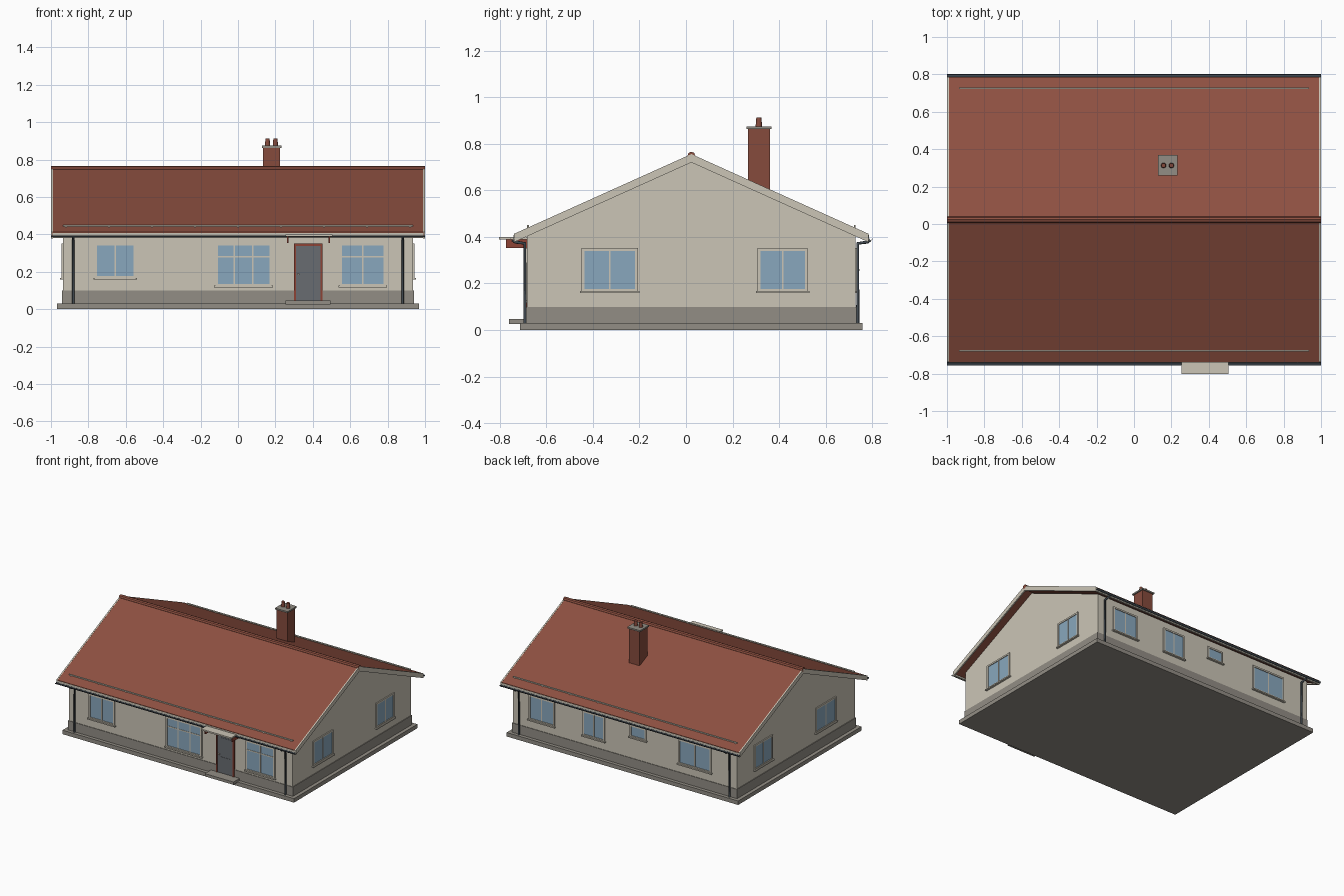
import bpy, bmesh, math
from mathutils import Vector, Matrix

cube = bpy.data.objects.get("Cube")
if cube:
    bpy.data.objects.remove(cube, do_unlink=True)


def material(name, *rgb):
    m = bpy.data.materials.new(name)
    m.use_nodes = True
    m.diffuse_color = (*rgb, 1)
    m.node_tree.nodes["Principled BSDF"].inputs["Base Color"].default_value = (*rgb, 1)
    return m


CREAM = material("cream render", 0.60, 0.56, 0.47)
STONE = material("grey stone", 0.29, 0.27, 0.235)
TILE = material("red roof tile", 0.27, 0.08, 0.052)
BRICK = material("chimney brick", 0.24, 0.07, 0.046)
GLASS = material("blue glass", 0.25, 0.39, 0.51)
SLATE = material("door grey", 0.14, 0.15, 0.165)
GUTTER = material("gutter grey", 0.055, 0.07, 0.085)
FRAME = material("door frame red", 0.27, 0.055, 0.035)

YC = 0.023            # ridge line
HALF_W, HALF_D = 0.935, 0.706
EAVE = 0.762          # half span of roof
RIDGE, SLOPE = 0.755, 0.45
FRONT, BACK = YC - HALF_D, YC + HALF_D


def finish(name, bm, *mats):
    bmesh.ops.recalc_face_normals(bm, faces=bm.faces)
    mesh = bpy.data.meshes.new(name)
    bm.to_mesh(mesh)
    bm.free()
    for m in mats:
        mesh.materials.append(m)
    ob = bpy.data.objects.new(name, mesh)
    bpy.context.collection.objects.link(ob)
    return ob


def add_box(bm, a, b, index=0):
    a, b = Vector(a), Vector(b)
    size = Vector([abs(v) for v in b - a])
    made = bmesh.ops.create_cube(bm, size=1, matrix=Matrix.Translation((a + b) / 2) @ Matrix.Diagonal((*size, 1)))
    for f in {f for v in made["verts"] for f in v.link_faces}:
        f.material_index = index


def box(name, a, b, mat):
    bm = bmesh.new()
    add_box(bm, a, b)
    return finish(name, bm, mat)


def prism(name, profile, x0, x1, mat):
    """Extrude a (y, z) outline along x."""
    bm = bmesh.new()
    face = bm.faces.new([bm.verts.new((x0, y, z)) for y, z in profile])
    out = bmesh.ops.extrude_face_region(bm, geom=[face])
    moved = [v for v in out["geom"] if isinstance(v, bmesh.types.BMVert)]
    bmesh.ops.translate(bm, verts=moved, vec=(x1 - x0, 0, 0))
    return finish(name, bm, mat)


def cone(name, at, r1, r2, height, mat):
    bm = bmesh.new()
    bmesh.ops.create_cone(bm, cap_ends=True, segments=16, radius1=r1, radius2=r2, depth=height,
                          matrix=Matrix.Translation(Vector(at) + Vector((0, 0, height / 2))))
    return finish(name, bm, mat)


def pipe(name, points, radius, mat):
    curve = bpy.data.curves.new(name, "CURVE")
    curve.dimensions = "3D"
    curve.bevel_depth, curve.bevel_resolution = radius, 2
    curve.use_fill_caps = True
    spline = curve.splines.new("POLY")
    spline.points.add(len(points) - 1)
    for p, co in zip(spline.points, points):
        p.co = (*co, 1)
    curve.materials.append(mat)
    ob = bpy.data.objects.new(name, curve)
    bpy.context.collection.objects.link(ob)


def on_wall(side, u, d, z):
    """Point at u along a wall, d outward from it."""
    return {"front": (u, FRONT - d, z), "back": (u, BACK + d, z),
            "left": (HALF_W + d, u, z), "right": (-HALF_W - d, u, z)}[side]


def window(name, side, u0, u1, z0, z1, columns=2, transom=None):
    bm = bmesh.new()

    def part(ua, ub, da, db, za, zb, index=0):
        add_box(bm, on_wall(side, ua, da, za), on_wall(side, ub, db, zb), index)

    w = 0.012
    part(u0 + w, u1 - w, -0.004, 0.003, z0 + w, z1 - w, 1)
    part(u0, u0 + w, -0.004, 0.008, z0, z1)
    part(u1 - w, u1, -0.004, 0.008, z0, z1)
    part(u0 + w, u1 - w, -0.004, 0.008, z1 - w, z1)
    part(u0 + w, u1 - w, -0.004, 0.008, z0, z0 + w)
    for i in range(1, columns):
        u = u0 + (u1 - u0) * i / columns
        part(u - 0.004, u + 0.004, -0.004, 0.006, z0 + w, z1 - w)
    if transom:
        part(u0 + w, u1 - w, -0.004, 0.0055, transom - 0.004, transom + 0.004)
    part(u0 - 0.007, u1 + 0.007, -0.004, 0.016, z0 - 0.006, z0 + 0.003)
    finish(name, bm, CREAM, GLASS)


# Base, plinth and gabled walls
box("foundation_slab", (-0.967, YC - 0.736, 0), (0.967, YC + 0.736, 0.03), STONE)
box("plinth", (-0.94, FRONT - 0.004, 0.03), (0.94, BACK + 0.004, 0.1), STONE)
wall_top = RIDGE - 0.033
prism("walls", [(FRONT, 0.03), (BACK, 0.03), (BACK, wall_top - HALF_D * SLOPE),
                (YC, wall_top), (FRONT, wall_top - HALF_D * SLOPE)], -HALF_W, HALF_W, CREAM)


# Roof slopes and gable boards share one chevron section
def chevron(top, thickness, half):
    low = top - half * SLOPE
    return [(YC - half, low), (YC, top), (YC + half, low),
            (YC + half, low - thickness), (YC, top - thickness), (YC - half, low - thickness)]


prism("roof", chevron(RIDGE, 0.026, EAVE), -0.992, 0.992, TILE)
for s, label in ((1, "left"), (-1, "right")):
    prism(f"{label}_bargeboard", chevron(RIDGE + 0.001, 0.036, EAVE), s * 0.99, s, CREAM)
prism("ridge_cap", [(YC + 0.017 * math.cos(a), RIDGE - 0.006 + 0.017 * math.sin(a))
                    for a in (i * math.pi / 4 for i in range(8))], -1, 1, TILE)

# Eaves: fascia, half-round gutter, downpipes and snow rail on both slopes
eave_z = RIDGE - EAVE * SLOPE
for s, label in ((-1, "front"), (1, "back")):
    edge = YC + s * EAVE
    box(f"{label}_fascia", (-0.99, edge - s * 0.012, eave_z - 0.032), (0.99, edge + s * 0.001, eave_z - 0.004), CREAM)
    arc = [math.pi + i * math.pi / 6 for i in range(7)]
    ring = [(r * math.cos(a), r * math.sin(a)) for r, line in ((0.009, arc), (0.007, arc[::-1])) for a in line]
    prism(f"{label}_gutter", [(edge + s * 0.009 + y, eave_z - 0.018 + z) for y, z in ring], -1, 1, GUTTER)
    wall = YC + s * (HALF_D + 0.009)
    for x, end in ((-0.88, "right"), (0.88, "left")):
        pipe(f"{label}_{end}_downpipe", [(x, edge + s * 0.006, 0.387), (x, edge - s * 0.006, 0.378),
                                         (x, wall, 0.372), (x, wall, 0.03)], 0.007, GUTTER)
    rail = YC + s * 0.702
    rail_z = RIDGE - 0.702 * SLOPE
    box(f"{label}_snow_rail", (-0.935, rail - 0.004, rail_z + 0.004), (0.935, rail + 0.004, rail_z + 0.012), CREAM)
    for i in range(9):
        x = -0.92 + i * 0.23
        box(f"{label}_rail_post", (x - 0.003, rail - 0.003, rail_z - 0.006), (x + 0.003, rail + 0.003, rail_z + 0.006), CREAM)

# Chimney
box("chimney_stack", (0.135, 0.267, 0.56), (0.225, 0.36, 0.865), BRICK)
box("chimney_cap", (0.127, 0.259, 0.863), (0.233, 0.368, 0.874), STONE)
for x in (0.158, 0.2):
    cone("chimney_pot", (x, 0.313, 0.874), 0.014, 0.011, 0.038, BRICK)

# Windows
window("front_bedroom_window", "front", -0.765, -0.548, 0.165, 0.353)
window("front_living_window", "front", -0.12, 0.18, 0.123, 0.353, 3, 0.28)
window("front_kitchen_window", "front", 0.545, 0.79, 0.123, 0.353, 2, 0.28)
for side in ("left", "right"):
    window(f"{side}_gable_window_wide", side, -0.448, -0.207, 0.165, 0.352)
    window(f"{side}_gable_window_narrow", side, 0.308, 0.523, 0.165, 0.352)
window("back_window_a", "back", 0.585, 0.8, 0.165, 0.353)
window("back_window_b", "back", 0.165, 0.35, 0.165, 0.353)
window("back_small_window", "back", -0.18, -0.045, 0.26, 0.353, 1)
window("back_window_c", "back", -0.725, -0.45, 0.165, 0.353)

# Door with frame, raised panels and handle
for x in (0.3, 0.441):
    box("door_jamb", (x, FRONT - 0.01, 0.047), (x + 0.011, FRONT + 0.01, 0.35), FRAME)
box("door_head", (0.311, FRONT - 0.01, 0.339), (0.441, FRONT + 0.01, 0.35), FRAME)
box("door", (0.311, FRONT - 0.005, 0.047), (0.441, FRONT + 0.01, 0.339), SLATE)
for z0, z1 in ((0.07, 0.17), (0.2, 0.315)):
    box("door_panel", (0.335, FRONT - 0.007, z0), (0.42, FRONT, z1), SLATE)
box("door_handle", (0.315, FRONT - 0.014, 0.184), (0.33, FRONT - 0.004, 0.19), CREAM)

# Doorstep and canopy on brackets
box("doorstep", (0.255, -0.76, 0.026), (0.495, FRONT, 0.047), STONE)
box("canopy", (0.253, -0.803, 0.389), (0.505, FRONT, 0.4), CREAM)
for x in (0.266, 0.489):
    box("canopy_bracket", (x - 0.004, -0.773, 0.353), (x + 0.004, FRONT, 0.389), FRAME)
